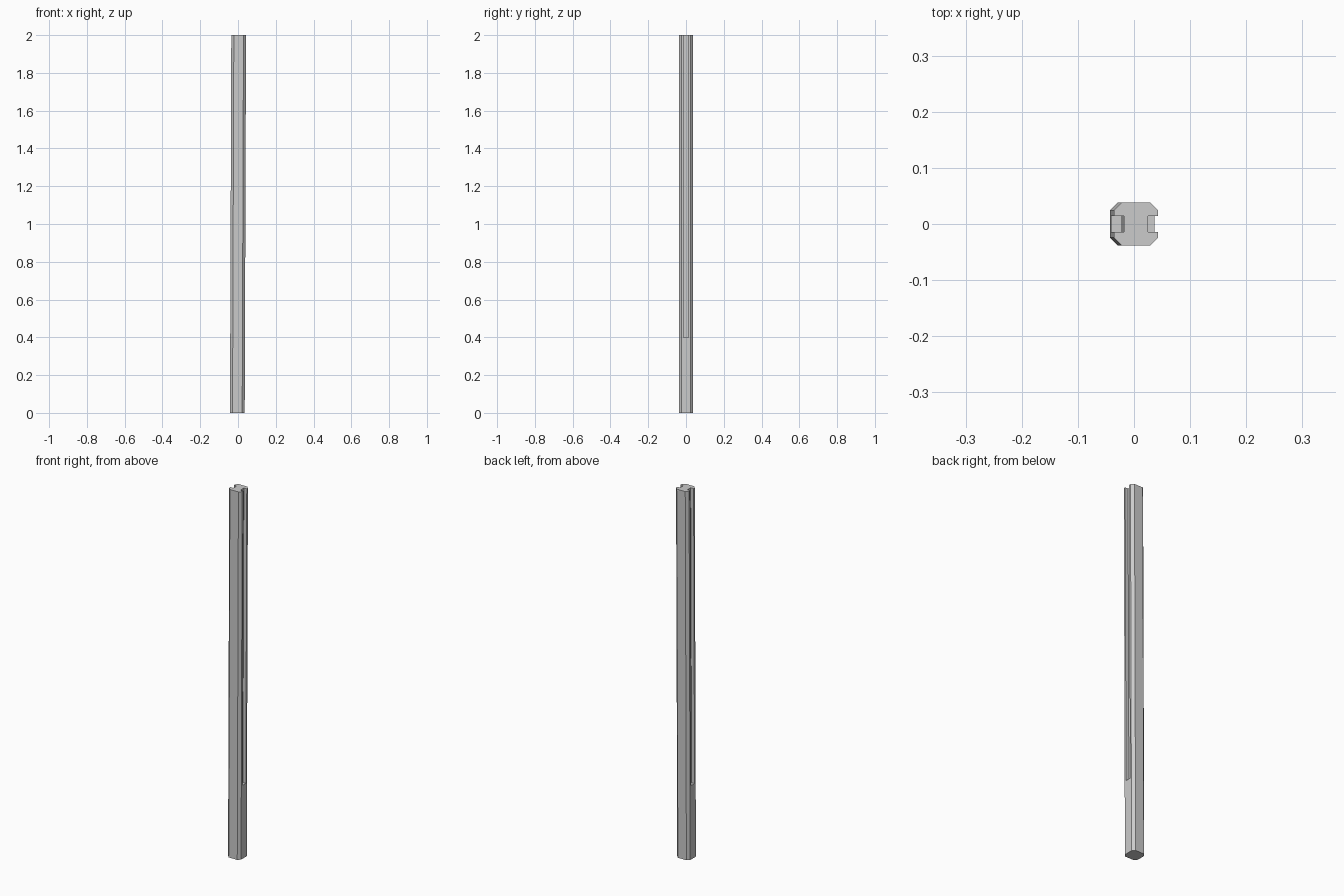
import bpy, bmesh

if "Cube" in bpy.data.objects:
    bpy.data.objects.remove(bpy.data.objects["Cube"])

HEIGHT, SLOT_Z = 2.0, 0.4        # post height, bottom of the side slots
W, D, C = 0.039, 0.038, 0.0135   # half width, half depth, corner chamfer
SLOT_D, SLOT_W = 0.0175, 0.0145  # slot depth, slot half width
LEAN = 0.0035                    # sideways shift at top and bottom


def prism(name, outline, z0, z1):
    bm = bmesh.new()
    face = bm.faces.new([bm.verts.new((x, y, z0)) for x, y in outline])
    ext = bmesh.ops.extrude_face_region(bm, geom=[face])
    top = [v for v in ext["geom"] if isinstance(v, bmesh.types.BMVert)]
    bmesh.ops.translate(bm, verts=top, vec=(0, 0, z1 - z0))
    # slight lean along x
    for v in bm.verts:
        v.co.x += LEAN * (2 * v.co.z / HEIGHT - 1)
    bmesh.ops.recalc_face_normals(bm, faces=bm.faces)
    mesh = bpy.data.meshes.new(name)
    bm.to_mesh(mesh)
    bm.free()
    obj = bpy.data.objects.new(name, mesh)
    bpy.context.collection.objects.link(obj)
    return obj


# chamfered post
post = prism("fence_post", [
    (W - C, -D), (W, -D + C), (W, D - C), (W - C, D),
    (-W + C, D), (-W, D - C), (-W, -D + C), (-W + C, -D)], 0, HEIGHT)

# panel slots on both sides, open at the top
for side, label in ((1, "right"), (-1, "left")):
    a, b = side * (W - SLOT_D), side * (W + 0.02)
    cutter = prism(label + "_slot_cutter", [
        (a, -SLOT_W), (b, -SLOT_W), (b, SLOT_W), (a, SLOT_W)], SLOT_Z, HEIGHT + 0.05)
    mod = post.modifiers.new(label + "_slot", "BOOLEAN")
    mod.operation, mod.solver, mod.object = "DIFFERENCE", "EXACT", cutter
    bpy.context.view_layer.objects.active = post
    bpy.ops.object.modifier_apply(modifier=mod.name)
    bpy.data.objects.remove(cutter, do_unlink=True)
